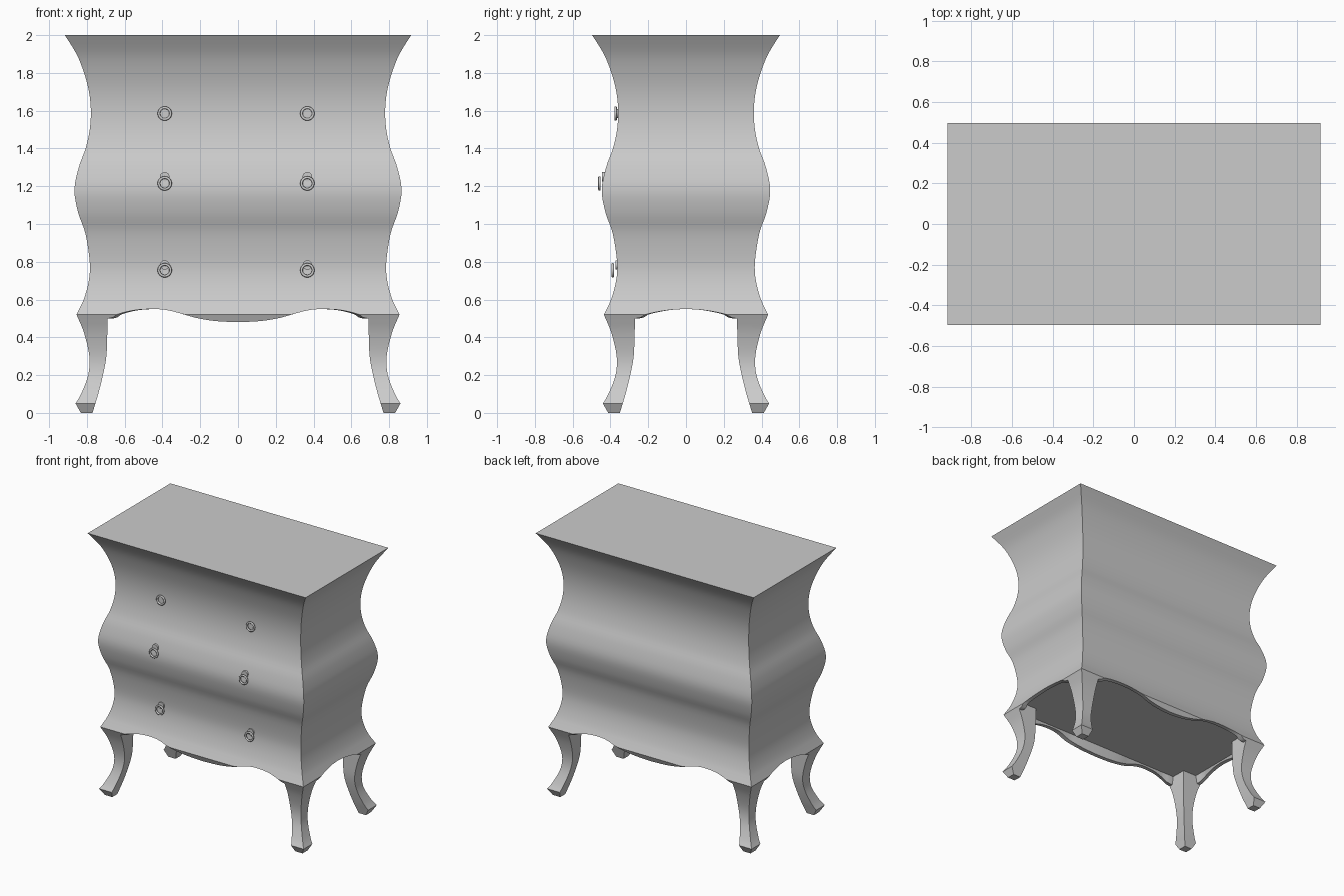
import bpy, bmesh, math
from mathutils import Matrix

if "Cube" in bpy.data.objects:
    bpy.data.objects.remove(bpy.data.objects["Cube"])

GREY = (0.6, 0.6, 0.6, 1)
grey = bpy.data.materials.new("plain grey")
grey.use_nodes = True
grey.diffuse_color = GREY
grey.node_tree.nodes["Principled BSDF"].inputs["Base Color"].default_value = GREY

EXTRA = 0.42    # half width minus half depth, constant at every height
CREASE = 0.52   # height of the sharp lower edge
PANEL = 0.56    # height of the underside panel


def spline(points, steps):
    """Smooth curve through the points (Catmull-Rom)."""
    ext = [points[0]] + points + [points[-1]]
    out = []
    for a, b, c, d in zip(ext, ext[1:], ext[2:], ext[3:]):
        for i in range(steps):
            t = i / steps
            out.append(tuple(
                q + t * ((r - p) / 2 + t * (p - 2.5 * q + 2 * r - s / 2
                         + t * (1.5 * (q - r) + (s - p) / 2)))
                for p, q, r, s in zip(a, b, c, d)))
    return out + [points[-1]]


def lerp_table(table, x):
    for (x0, y0), (x1, y1) in zip(table, table[1:]):
        if x <= x1:
            return y0 + (y1 - y0) * (x - x0) / (x1 - x0)
    return table[-1][1]


def finish(name, bm, angle=28):
    bmesh.ops.remove_doubles(bm, verts=bm.verts, dist=0.0004)
    bmesh.ops.recalc_face_normals(bm, faces=bm.faces)
    mesh = bpy.data.meshes.new(name)
    bm.to_mesh(mesh)
    bm.free()
    mesh.materials.append(grey)
    ob = bpy.data.objects.new(name, mesh)
    bpy.context.collection.objects.link(ob)
    bpy.ops.object.select_all(action='DESELECT')
    ob.select_set(True)
    bpy.context.view_layer.objects.active = ob
    bpy.ops.object.shade_smooth_by_angle(angle=math.radians(angle))
    return ob


# Bombe body: half depth against height
body_curve = spline([(2, .497), (1.9, .435), (1.8, .395), (1.7, .369), (1.6, .359),
                     (1.5, .365), (1.4, .387), (1.3, .423), (1.18, .446), (1.06, .426),
                     (.95, .388), (.8, .365), (.7, .37), (.6, .397), (CREASE, .435)], 4)
upper_rows = [z for z, d in body_curve if z > 0.575]
depth_table = sorted(body_curve)


def half_depth(z):
    if z < CREASE:
        return 0.435 - 0.45 * (CREASE - z)
    return lerp_table(depth_table, z)


# Scalloped lower edges of the aprons
front_edge = spline([(0, .48), (.12, .486), (.22, .502), (.3, .525), (.38, .544), (.46, .55),
                     (.56, .543), (.64, .522), (.69, .5), (.86, .5)], 3)
side_edge = spline([(0, .55), (.08, .546), (.16, .534), (.22, .519), (.27, .5), (.45, .5)], 3)


def side_wall(bm, across, count):
    """One pair of opposite walls with scalloped apron and inner lining."""
    edge = front_edge if across else side_edge
    extent = 0.855 if across else 0.435
    for sign in (-1, 1):
        columns = []
        for i in range(count + 1):
            t = 2 * i / count - 1
            low = lerp_table(edge, abs(t) * extent)
            rows = [(z, half_depth(z)) for z in upper_rows]
            rows += [(z, half_depth(z)) for z in (max(low, CREASE), low)]
            rows += [(low, half_depth(low) - .03), (PANEL, half_depth(PANEL) - .03)]
            col = []
            for z, d in rows:
                x, y = (t * (EXTRA + d), sign * d) if across else (sign * (EXTRA + d), t * d)
                col.append(bm.verts.new((x, y, z)))
            columns.append(col)
        for a, b in zip(columns, columns[1:]):
            for j in range(len(a) - 1):
                bm.faces.new((a[j], a[j + 1], b[j + 1], b[j]))


def flat_panel(bm, d, z):
    x = EXTRA + d
    bm.faces.new([bm.verts.new(p) for p in ((-x, -d, z), (x, -d, z), (x, d, z), (-x, d, z))])


bm = bmesh.new()
side_wall(bm, True, 64)
side_wall(bm, False, 32)
bmesh.ops.remove_doubles(bm, verts=bm.verts, dist=0.0004)
bmesh.ops.recalc_face_normals(bm, faces=bm.faces)
finish("chest_body", bm)

# Flat top and underside boards
for name, d, z in (("top_board", .497, 2), ("underside_board", half_depth(PANEL) - .03, PANEL)):
    bm = bmesh.new()
    flat_panel(bm, d, z)
    if name == "underside_board":
        bmesh.ops.reverse_faces(bm, faces=bm.faces)
    mesh = bpy.data.meshes.new(name)
    bm.to_mesh(mesh)
    bm.free()
    mesh.materials.append(grey)
    bpy.context.collection.objects.link(bpy.data.objects.new(name, mesh))

# Curved square legs: height, outer reach, inner reach
leg_rows = [(PANEL, .4, .27)]
leg_rows += spline([(.5, .426, .27), (.42, .394, .272), (.3, .367, .277), (.2, .373, .295),
                    (.1, .411, .32), (.05, .44, .335)], 4)
leg_rows += [(0, .412, .35)]


def make_leg(name, sx, sy):
    bm = bmesh.new()
    rings = []
    for z, outer, inner in leg_rows:
        corners = ((inner, inner), (outer, inner), (outer, outer), (inner, outer))
        rings.append([bm.verts.new((sx * (EXTRA + a), sy * b, z)) for a, b in corners])
    for a, b in zip(rings, rings[1:]):
        for k in range(4):
            n = (k + 1) % 4
            bm.faces.new((a[k], a[n], b[n], b[k]))
    bm.faces.new(rings[0])
    bm.faces.new(rings[-1])
    finish(name, bm)


for sx, xname in ((-1, "right"), (1, "left")):
    for sy, yname in ((-1, "front"), (1, "back")):
        make_leg(f"{yname}_{xname}_leg", sx, sy)

# Ring pulls with small round mounts: name, ring height, ring depth, mount height
pulls = (("upper", 1.585, -.373, 1.585), ("middle", 1.215, -.458, 1.25),
         ("lower", .755, -.388, .783))
for level, z, y, mount_z in pulls:
    for x, side in ((-.388, "right"), (.367, "left")):
        bpy.ops.mesh.primitive_torus_add(location=(x, y, z), rotation=(math.pi / 2, 0, 0),
                                         major_radius=.031, minor_radius=.007,
                                         major_segments=28, minor_segments=10)
        ring = bpy.context.object
        ring.name = f"{level}_{side}_ring_pull"
        ring.data.materials.append(grey)
        bpy.ops.object.shade_smooth()
        bm = bmesh.new()
        front = -half_depth(mount_z) - .01
        place = Matrix.Translation((x, front + .015, mount_z)) @ Matrix.Rotation(math.pi / 2, 4, 'X')
        bmesh.ops.create_cone(bm, cap_ends=True, segments=24, radius1=.025, radius2=.025,
                              depth=.03, matrix=place)
        finish(f"{level}_{side}_pull_mount", bm)
